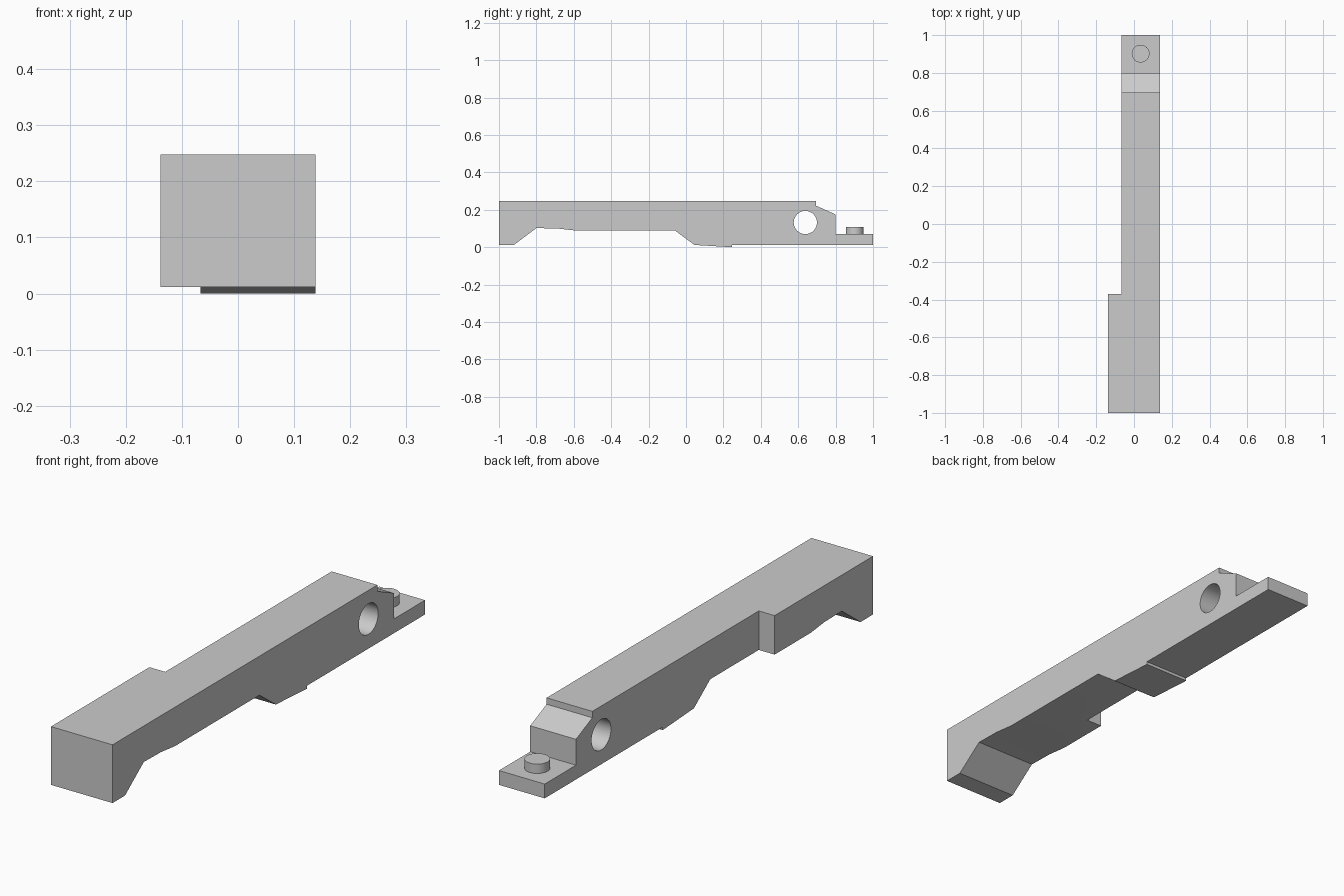
import bpy, bmesh, math
from mathutils import Matrix, Vector

if "Cube" in bpy.data.objects:
    bpy.data.objects.remove(bpy.data.objects["Cube"])

grey = bpy.data.materials.new("light grey")
grey.diffuse_color = (0.6, 0.6, 0.6, 1)
grey.use_nodes = True
grey.node_tree.nodes["Principled BSDF"].inputs["Base Color"].default_value = grey.diffuse_color

X_LEFT, X_STEP, X_RIGHT = -0.138, -0.067, 0.138


def make_object(name, bm):
    bmesh.ops.recalc_face_normals(bm, faces=bm.faces)
    mesh = bpy.data.meshes.new(name)
    bm.to_mesh(mesh)
    bm.free()
    mesh.materials.append(grey)
    obj = bpy.data.objects.new(name, mesh)
    bpy.context.collection.objects.link(obj)
    return obj


def cylinder(name, radius, depth, location, rotation=Matrix()):
    bm = bmesh.new()
    bmesh.ops.create_cone(bm, cap_ends=True, segments=48, radius1=radius,
                          radius2=radius, depth=depth,
                          matrix=Matrix.Translation(location) @ rotation)
    return make_object(name, bm)


def activate(obj):
    bpy.ops.object.select_all(action='DESELECT')
    obj.select_set(True)
    bpy.context.view_layer.objects.active = obj


def cut(obj, cutter):
    mod = obj.modifiers.new("cut", 'BOOLEAN')
    mod.operation = 'DIFFERENCE'
    mod.solver = 'EXACT'
    mod.object = cutter
    activate(obj)
    bpy.ops.object.modifier_apply(modifier=mod.name)
    bpy.data.objects.remove(cutter)


# Lever body: side profile (y, z) extruded across the width
profile = [(-1, 0.012), (-0.92, 0.012), (-0.80, 0.102), (-0.69, 0.10),
           (-0.60, 0.09), (-0.06, 0.09), (0.045, 0.012), (0.245, 0.0),
           (0.245, 0.012), (1, 0.012), (1, 0.07), (0.80, 0.07),
           (0.80, 0.175), (0.695, 0.222), (0.695, 0.248), (-1, 0.248)]
bm = bmesh.new()
face = bm.faces.new([bm.verts.new((X_LEFT, y, z)) for y, z in profile])
ext = bmesh.ops.extrude_face_region(bm, geom=[face])
bmesh.ops.translate(bm, vec=(X_RIGHT - X_LEFT, 0, 0),
                    verts=[v for v in ext["geom"] if isinstance(v, bmesh.types.BMVert)])
body = make_object("lever_body", bm)

# Narrow the rear length on the left side
bm = bmesh.new()
bmesh.ops.create_cube(bm, size=1, matrix=Matrix.Translation((X_STEP - 0.5, 0.63, 0))
                      @ Matrix.Diagonal((1, 2, 2, 1)))
cut(body, make_object("side_cutter", bm))

# Pivot hole through the sides
cut(body, cylinder("hole_cutter", 0.062, 1, Vector((0, 0.638, 0.132)),
                   Matrix.Rotation(math.pi / 2, 4, 'Y')))

# Round peg on the rear tab
peg = cylinder("tab_peg", 0.047, 0.048, Vector((0.035, 0.902, 0.084)))

for obj in (body, peg):
    activate(obj)
    bpy.ops.object.shade_smooth_by_angle(angle=math.radians(15))
